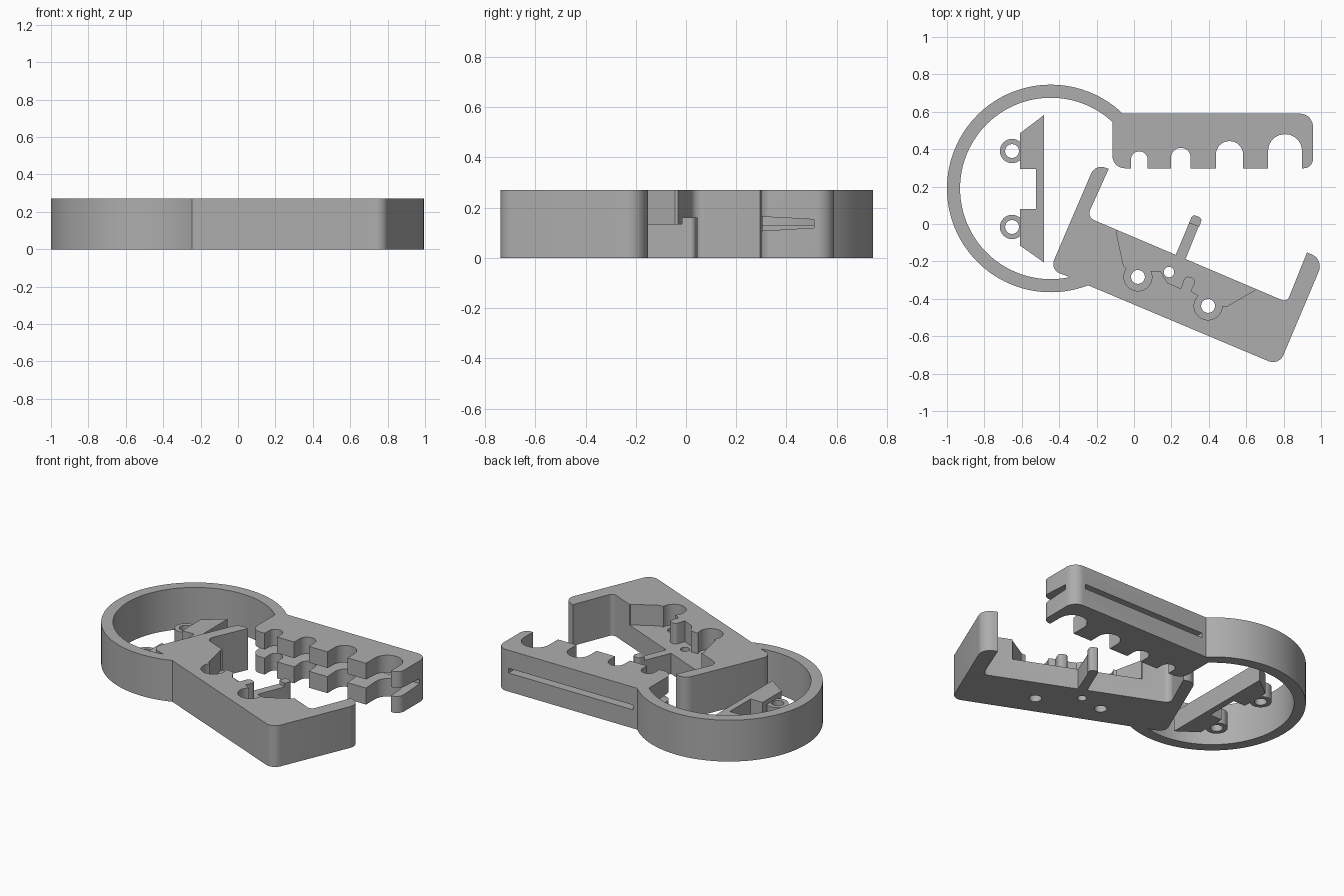
import bpy, bmesh, math
from mathutils import Matrix, Vector

cube = bpy.data.objects.get("Cube")
if cube:
    bpy.data.objects.remove(cube, do_unlink=True)

H = 0.27        # body height
FLOOR = 0.135   # pocket floor

grey = bpy.data.materials.new("plain grey")
grey.use_nodes = True
COLOUR = (0.42, 0.42, 0.42, 1)
grey.diffuse_color = COLOUR
grey.node_tree.nodes["Principled BSDF"].inputs["Base Color"].default_value = COLOUR


def rounded(corners, steps=8):
    """Outline from (x, y[, radius]) corners with filleted turns."""
    out = []
    n = len(corners)
    for i, c in enumerate(corners):
        p = Vector(c[:2])
        r = c[2] if len(c) > 2 else 0
        if not r:
            out.append(p)
            continue
        a = (Vector(corners[i - 1][:2]) - p).normalized()
        b = (Vector(corners[(i + 1) % n][:2]) - p).normalized()
        half = a.angle(b) / 2
        centre = p + (a + b).normalized() * (r / math.sin(half))
        start = p + a * (r / math.tan(half)) - centre
        end = p + b * (r / math.tan(half)) - centre
        turn = math.atan2(start.x * end.y - start.y * end.x, start.dot(end))
        for k in range(steps + 1):
            out.append(centre + Matrix.Rotation(turn * k / steps, 2) @ start)
    return out


def arc(cx, cy, r, a0, a1, steps):
    angles = [math.radians(a0 + (a1 - a0) * k / steps) for k in range(steps + 1)]
    return [Vector((cx + r * math.cos(a), cy + r * math.sin(a))) for a in angles]


def circle(cx, cy, r):
    return arc(cx, cy, r, 0, 360, 32)[:-1]


def prism(name, outline, z0, z1, matrix=None):
    bm = bmesh.new()
    face = bm.faces.new([bm.verts.new((p[0], p[1], z0)) for p in outline])
    top = bmesh.ops.extrude_face_region(bm, geom=[face])["geom"]
    bmesh.ops.translate(bm, vec=(0, 0, z1 - z0),
                        verts=[v for v in top if isinstance(v, bmesh.types.BMVert)])
    if matrix:
        bm.transform(matrix)
    bmesh.ops.recalc_face_normals(bm, faces=bm.faces)
    mesh = bpy.data.meshes.new(name)
    bm.to_mesh(mesh)
    bm.free()
    mesh.materials.append(grey)
    ob = bpy.data.objects.new(name, mesh)
    bpy.context.collection.objects.link(ob)
    return ob


def combine(ob, others, operation="DIFFERENCE"):
    for other in others:
        mod = ob.modifiers.new("cut", "BOOLEAN")
        mod.operation = operation
        mod.solver = "EXACT"
        mod.object = other
        bpy.context.view_layer.update()
        graph = bpy.context.evaluated_depsgraph_get()
        mesh = bpy.data.meshes.new_from_object(ob.evaluated_get(graph))
        ob.modifiers.clear()
        ob.data = mesh
        bpy.data.objects.remove(other, do_unlink=True)


# Spring ring joining the two arms
CX, CY = -0.445, 0.19
ring = prism("spring_ring", arc(CX, CY, 0.555, 45, 291.5, 72)
             + arc(CX, CY, 0.485, 291.5, 45, 72), 0, H)

# Upper arm with round-topped notches
profile = [(-0.115, 0.59), (-0.115, 0.298, 0.065)]
for x0, x1, top in ((-0.016, 0.073, 0.388), (0.198, 0.303, 0.407),
                    (0.438, 0.583, 0.443), (0.717, 0.898, 0.48)):
    r = (x1 - x0) * 0.49
    profile += [(x0, 0.298), (x0, top, r), (x1, top, r), (x1, 0.298)]
profile += [(0.957, 0.298, 0.05), (0.957, 0.59, 0.07)]
upper_arm = prism("notched_arm", rounded(profile), 0, H)

# Tapered blade slot, and the thinner opening through the back
along_x = Matrix(((0, 0, 1, 0), (1, 0, 0, 0), (0, 1, 0, 0), (0, 0, 0, 1)))
slot = prism("slot_cutter", [(0.25, 0.105), (0.51, 0.12), (0.51, 0.153), (0.25, 0.167)],
             -0.3, 1.1, along_x)
back_slot = prism("back_slot_cutter", [(0.45, 0.121), (0.7, 0.121), (0.7, 0.152), (0.45, 0.152)],
                  -0.03, 0.87, along_x)
combine(upper_arm, [slot, back_slot])

# Lower arm with a prong at each end
lower_arm = prism("pocket_arm", rounded([
    (-0.24, -0.33), (0.775, -0.757, 0.06), (1.015, -0.19, 0.07), (0.925, -0.152),
    (0.818, -0.418, 0.03), (-0.252, 0.037, 0.04), (-0.135, 0.295), (-0.208, 0.32, 0.06),
    (-0.45, -0.245, 0.055), (-0.34, -0.285)]), 0, H)

# Pocket that takes the loose insert, with its two round seats
BOSSES = ((0.021, -0.283), (0.396, -0.438))
pocket = prism("pocket_cutter", rounded([
    (-0.05, 0.06), (-0.095, -0.043), (-0.055, -0.225), (0.021, -0.283), (0.09, -0.25),
    (0.14, -0.25), (0.18, -0.315), (0.25, -0.345), (0.275, -0.275, 0.025),
    (0.335, -0.295, 0.025), (0.305, -0.36), (0.35, -0.385), (0.396, -0.438),
    (0.50, -0.438), (0.647, -0.353), (0.69, -0.25)]), FLOOR, H + 0.1)
seats = [prism("seat_cutter", circle(x, y, 0.075), FLOOR, H + 0.1) for x, y in BOSSES]
holes = [prism("hole_cutter", circle(x, y, r), -0.1, H + 0.1)
         for (x, y), r in zip(BOSSES + ((0.187, -0.257),), (0.037, 0.037, 0.028))]

# Rounded recess in the outer face
edge = Vector((0.965, -0.405, 0)).normalized()
inward = Vector((-edge.y, edge.x, 0))
frame = Matrix((edge, Vector((0, 0, 1)), inward)).transposed().to_4x4()
frame.translation = Vector((0.525, -0.651, 0))
w = 0.0375
recess = prism("recess_cutter", rounded([(-w, 0.012, w * 0.95), (w, 0.012, w * 0.95),
               (w, 0.252, w * 0.95), (-w, 0.252, w * 0.95)]), -0.05, 0.08, frame)
combine(lower_arm, [pocket] + seats + holes + [recess])

# Lever on the lower arm, with a raised tip
lever = prism("lever", [(0.20, -0.22), (0.255, -0.24), (0.355, 0.01), (0.305, 0.03)], 0, FLOOR)
lever_tip = prism("lever_tip", rounded([(0.295, 0.005), (0.348, -0.015), (0.366, 0.03, 0.02),
                                        (0.313, 0.052, 0.02)]), 0, 0.16)

# Loose insert inside the ring: plate and two drilled bosses
insert = prism("insert_plate", [
    (-0.482, 0.582), (-0.61, 0.485), (-0.61, 0.295), (-0.524, 0.295), (-0.524, 0.08),
    (-0.61, 0.08), (-0.61, -0.115), (-0.482, -0.205)], 0, 0.13)
spots = [(-0.652, 0.39), (-0.652, -0.016)]
combine(insert, [prism("boss", circle(x, y, 0.065), 0, 0.1) for x, y in spots], "UNION")
combine(insert, [prism("boss_hole", circle(x, y, 0.037), -0.1, 0.3) for x, y in spots])

# Smooth the curved walls and keep the edges sharp
bpy.ops.object.select_all(action="DESELECT")
for ob in (ring, upper_arm, lower_arm, lever, lever_tip, insert):
    ob.select_set(True)
bpy.context.view_layer.objects.active = ring
bpy.ops.object.shade_smooth_by_angle(angle=math.radians(30))
